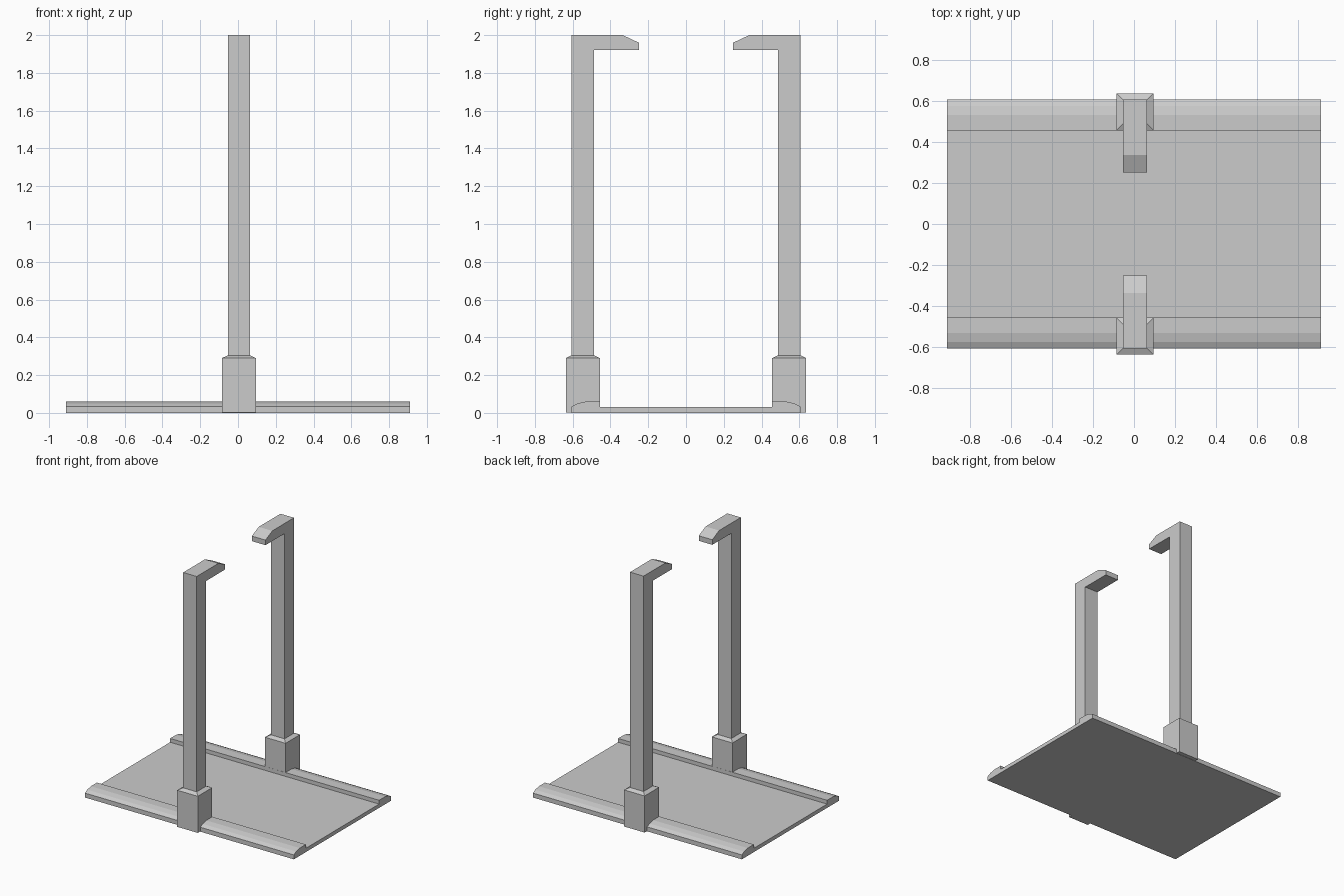
import bpy, bmesh
from mathutils import Vector

if "Cube" in bpy.data.objects:
    bpy.data.objects.remove(bpy.data.objects["Cube"])

CX = 0.005  # posts sit a hair off centre


def new_object(name, bm):
    bmesh.ops.recalc_face_normals(bm, faces=bm.faces)
    mesh = bpy.data.meshes.new(name)
    bm.to_mesh(mesh)
    bm.free()
    obj = bpy.data.objects.new(name, mesh)
    bpy.context.collection.objects.link(obj)
    return obj


def extrude_profile(name, yz, x0, x1):
    """Sweep a closed (y, z) outline along x."""
    bm = bmesh.new()
    face = bm.faces.new([bm.verts.new((x0, y, z)) for y, z in yz])
    res = bmesh.ops.extrude_face_region(bm, geom=[face])
    verts = [v for v in res["geom"] if isinstance(v, bmesh.types.BMVert)]
    bmesh.ops.translate(bm, verts=verts, vec=Vector((x1 - x0, 0, 0)))
    return new_object(name, bm)


# Base plate with a rounded kerb along each long edge
kerb = [(0.605, 0), (0.605, 0.035), (0.575, 0.05), (0.53, 0.06),
        (0.455, 0.06), (0.455, 0.03)]
extrude_profile("base_plate", kerb + [(-y, z) for y, z in reversed(kerb)], -0.91, 0.91)

# Hooked post outline
post = [(0.605, 0.3), (0.605, 2.0), (0.335, 2.0), (0.25, 1.96),
        (0.25, 1.92), (0.487, 1.92), (0.487, 0.3)]

for side, s in (("front", -1), ("back", 1)):
    extrude_profile(side + "_post", [(s * y, z) for y, z in post], CX - 0.059, CX + 0.059)

    # Square socket with a chamfered top
    bm = bmesh.new()
    rings = []
    for half, z in ((0.09, 0.002), (0.09, 0.29), (0.059, 0.305)):
        rings.append([bm.verts.new((CX + i * half, s * 0.546 + j * half, z))
                      for i, j in ((-1, -1), (1, -1), (1, 1), (-1, 1))])
    for a, b in zip(rings, rings[1:]):
        for k in range(4):
            n = (k + 1) % 4
            bm.faces.new((a[k], a[n], b[n], b[k]))
    bm.faces.new(rings[0])
    bm.faces.new(rings[-1])
    new_object(side + "_socket", bm)
